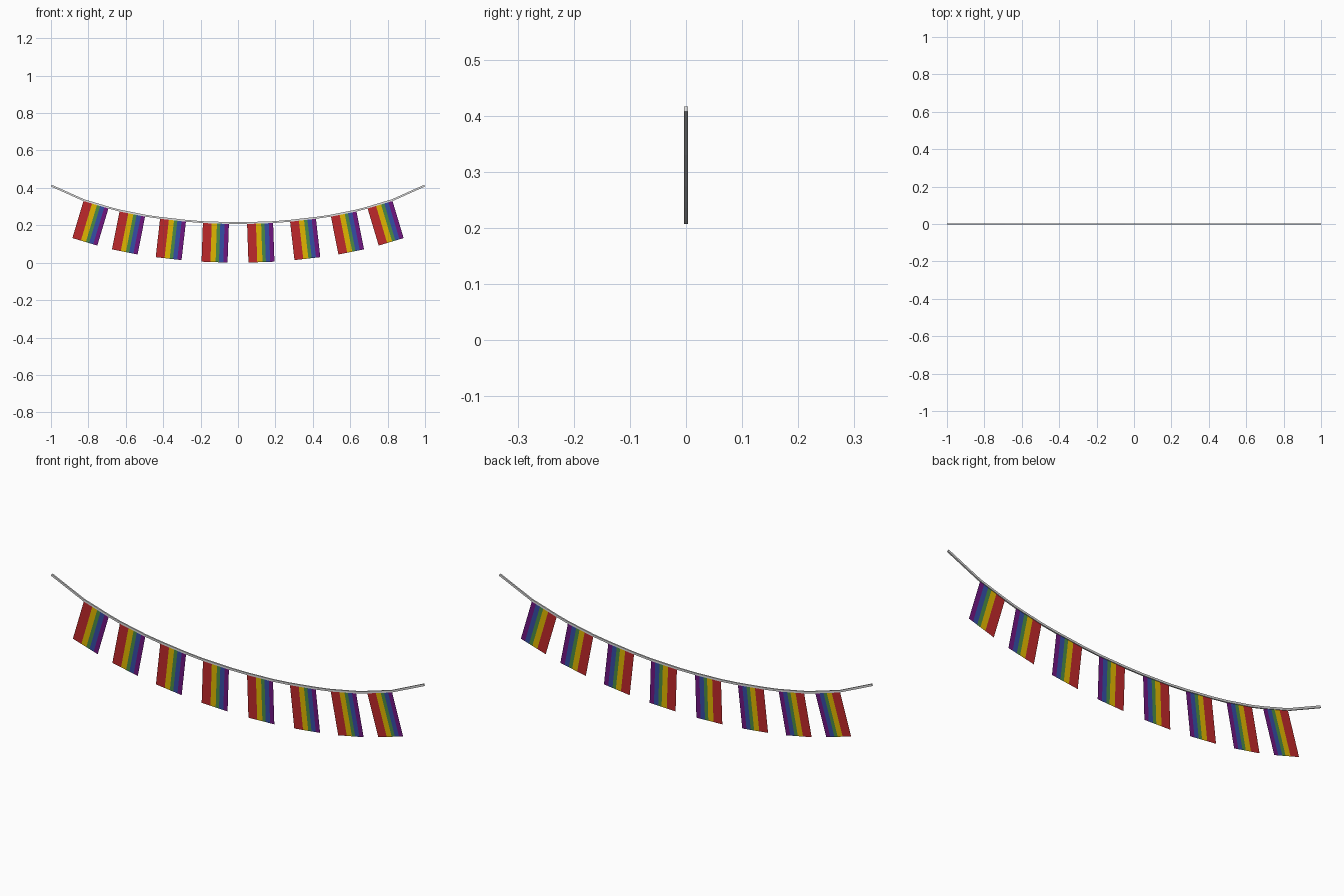
import bpy, bmesh, math
from mathutils import Vector

if "Cube" in bpy.data.objects:
    bpy.data.objects.remove(bpy.data.objects["Cube"])

W, H = 0.139, 0.2115
RY, RZ = 0.0035, 0.005  # half thickness of the cord


def material(name, rgb):
    m = bpy.data.materials.new(name)
    m.diffuse_color = (*rgb, 1)
    m.use_nodes = True
    m.node_tree.nodes["Principled BSDF"].inputs["Base Color"].default_value = m.diffuse_color
    return m


cord_mat = material("cord_light_grey", (0.72, 0.72, 0.72))
stripe_mats = [
    material("red", (0.52, 0.022, 0.024)),
    material("yellow", (0.75, 0.47, 0.0)),
    material("green", (0.07, 0.26, 0.06)),
    material("blue", (0.035, 0.075, 0.38)),
    material("purple", (0.16, 0.008, 0.22)),
]
# Stripe edges across a flag: red is the widest, then yellow
EDGES = [0, 0.34, 0.54, 0.67, 0.835, 1]


def finish(bm, name, mats):
    me = bpy.data.meshes.new(name)
    bm.to_mesh(me)
    bm.free()
    for m in mats:
        me.materials.append(m)
    ob = bpy.data.objects.new(name, me)
    bpy.context.collection.objects.link(ob)
    return ob


# Top-edge centre (x, z) and tilt of each flag on the right half, then mirrored
half = [(0.118, 0.2145, 2), (0.347, 0.2320, 6.5), (0.564, 0.2650, 11.3), (0.758, 0.3145, 16.7)]
flags = [(-x, z, -a) for x, z, a in reversed(half)] + half

# Striped flags: thin sheets hanging square to the cord
path = [Vector((-0.998, 0, 0.412))]
for i, (x, z, a) in enumerate(flags):
    a = math.radians(a)
    along = Vector((math.cos(a), 0, math.sin(a)))
    down = Vector((math.sin(a), 0, -math.cos(a)))
    left = Vector((x, 0, z)) - along * W / 2
    path += [left, left + along * W]
    bm = bmesh.new()
    tops = [bm.verts.new(left + along * W * e) for e in EDGES]
    lows = [bm.verts.new(left + along * W * e + down * H) for e in EDGES]
    for k in range(5):
        f = bm.faces.new((lows[k], lows[k + 1], tops[k + 1], tops[k]))
        f.material_index = k
    finish(bm, f"flag_{i + 1}", stripe_mats)
path.append(Vector((0.998, 0, 0.412)))

# Hanging cord: thin square bar running through the top corners of the flags
bm = bmesh.new()
rings = []
for i, p in enumerate(path):
    t = (path[min(i + 1, len(path) - 1)] - path[max(i - 1, 0)]).normalized()
    up = Vector((-t.z, 0, t.x)) * RZ
    side = Vector((0, RY, 0))
    rings.append([bm.verts.new(p + up * u + side * s)
                  for u, s in ((1, 1), (1, -1), (-1, -1), (-1, 1))])
for r0, r1 in zip(rings, rings[1:]):
    for k in range(4):
        n = (k + 1) % 4
        bm.faces.new((r0[k], r0[n], r1[n], r1[k]))
bm.faces.new(rings[0])
bm.faces.new(rings[-1])
bmesh.ops.recalc_face_normals(bm, faces=bm.faces[:])
finish(bm, "cord", [cord_mat])
